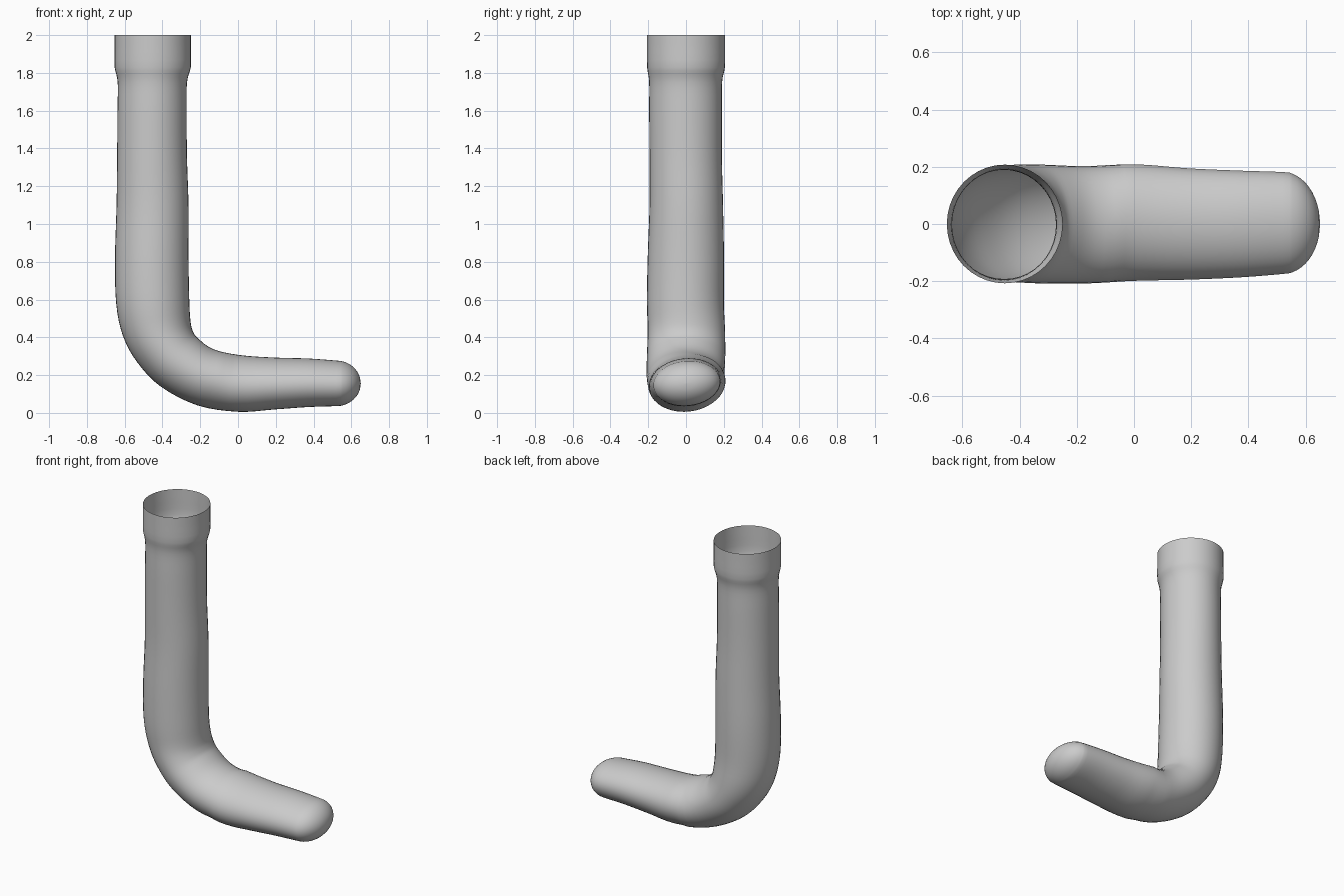
import bpy, bmesh, math
from mathutils import Vector

if "Cube" in bpy.data.objects:
    bpy.data.objects.remove(bpy.data.objects["Cube"])

SEG = 40
# stations along the sock: outer x,z | inner x,z | y min, y max
ST = [
    (-.653, 2.0, -.250, 2.0, -.207, .207),
    (-.653, 1.91, -.250, 1.91, -.207, .207),
    (-.653, 1.83, -.250, 1.83, -.206, .206),
    (-.637, 1.75, -.270, 1.75, -.195, .191),
    (-.638, 1.60, -.272, 1.60, -.195, .190),
    (-.640, 1.35, -.270, 1.35, -.193, .190),
    (-.643, 1.10, -.262, 1.10, -.193, .196),
    (-.651, .82, -.262, .82, -.203, .201),
    (-.645, .58, -.258, .60, -.207, .200),
    (-.610, .41, -.252, .49, -.203, .206),
    (-.535, .27, -.240, .435, -.205, .208),
    (-.410, .14, -.212, .395, -.208, .207),
    (-.215, .04, -.130, .337, -.208, .202),
    (.0, .006, .010, .306, -.199, .209),
    (.19, .018, .19, .293, -.195, .195),
    (.37, .031, .37, .288, -.187, .187),
    (.52, .036, .52, .277, -.175, .182),
]
# rounded toe
for i in range(1, 7):
    a = math.pi / 2 * i / 6
    s, x = max(math.cos(a), .004), .52 + .13 * math.sin(a)
    ST.append((x, .156 - .12 * s, x, .156 + .121 * s, -.175 * s, .182 * s))


def spline(p, q, r, s, t):
    return [.5 * (2 * b + (c - a) * t + (2 * a - 5 * b + 4 * c - d) * t * t
                  + (3 * b - a - 3 * c + d) * t ** 3) for a, b, c, d in zip(p, q, r, s)]


# smooth in-between stations
rings, n = [], len(ST)
for i in range(n - 1):
    steps = 2 if i > 15 or i < 2 else 4
    for k in range(steps):
        st = ST[i + 1] if i + 1 < n else ST[-1]
        rings.append(spline(ST[max(i - 1, 0)], ST[i], st, ST[min(i + 2, n - 1)], k / steps))
rings.append(ST[-1])

# open-topped knitted tube with closed toe
bm = bmesh.new()
loops = []
for ox, oz, ix, iz, y0, y1 in rings:
    o, q = Vector((ox, 0, oz)), Vector((ix, 0, iz))
    c, u = (o + q) / 2, (q - o) / 2
    twist = .02 if ox > -.1 else 0      # slight roll of the foot
    ring = []
    for j in range(SEG):
        a = 2 * math.pi * j / SEG
        p = c + u * math.cos(a)
        p.y = (y0 + y1) / 2 + (y1 - y0) / 2 * math.sin(a + twist * 4)
        ring.append(bm.verts.new(p))
    loops.append(ring)
for r0, r1 in zip(loops, loops[1:]):
    for j in range(SEG):
        k = (j + 1) % SEG
        bm.faces.new((r0[j], r0[k], r1[k], r1[j]))
bm.faces.new(loops[-1])
bmesh.ops.recalc_face_normals(bm, faces=bm.faces)
me = bpy.data.meshes.new("sock")
bm.to_mesh(me)
bm.free()
for f in me.polygons:
    f.use_smooth = True
sock = bpy.data.objects.new("sock", me)
bpy.context.collection.objects.link(sock)
